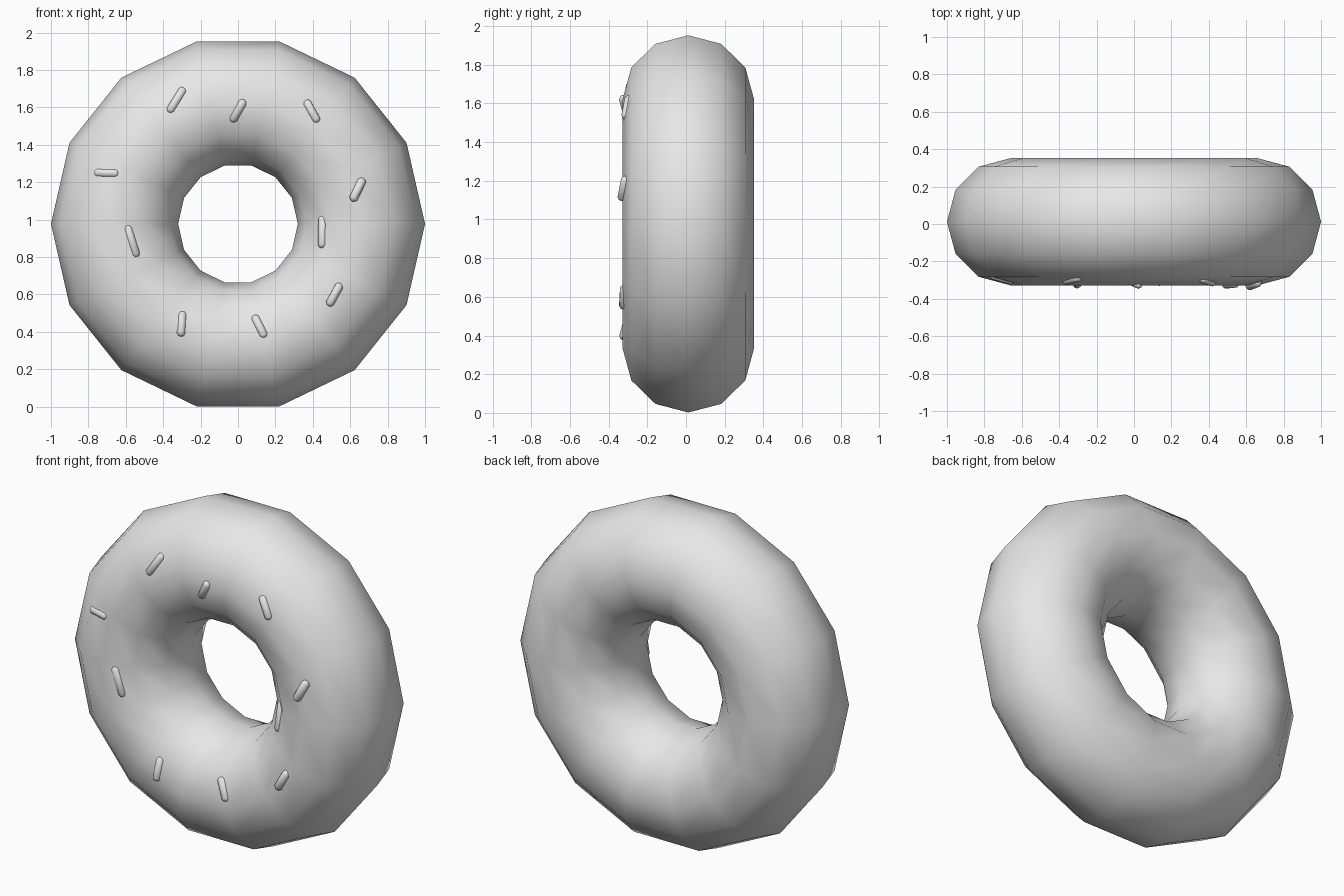
import bpy, bmesh
from math import cos, sin, radians, pi
from mathutils import Vector, Matrix
from mathutils.bvhtree import BVHTree

cube = bpy.data.objects.get("Cube")
if cube:
    bpy.data.objects.remove(cube, do_unlink=True)

grey = bpy.data.materials.new("light grey")
grey.use_nodes = True
colour = (0.8, 0.8, 0.8, 1)
grey.diffuse_color = colour
next(n for n in grey.node_tree.nodes
     if n.type == 'BSDF_PRINCIPLED').inputs["Base Color"].default_value = colour

# Ring: upright torus, fourteen segments around and twelve across
bpy.ops.mesh.primitive_torus_add(major_radius=0.66, minor_radius=0.34,
                                 major_segments=14, minor_segments=12)
ring = bpy.context.object
ring.name = "dough_ring"
ring.data.transform(Matrix.Translation((0, 0.012, 0.977)) @ Matrix.Rotation(pi / 2, 4, 'X'))
ring.location = (0, 0, 0)
ring.data.materials.append(grey)
bpy.ops.object.shade_smooth()

surface = bmesh.new()
surface.from_mesh(ring.data)
tree = BVHTree.FromBMesh(surface)
surface.free()


def add_sprinkle(index, x, z, angle, length, sink):
    """Small capsule lying on the front of the ring."""
    spot, normal, _, _ = tree.ray_cast(Vector((x, -2, z)), Vector((0, 1, 0)))
    along = Vector((cos(radians(angle)), 0, sin(radians(angle))))
    along = (along - normal * along.dot(normal)).normalized()
    side = along.cross(normal)
    frame = Matrix((side, normal, along)).transposed().to_4x4()
    frame.translation = spot - normal * sink

    radius = 0.025
    bm = bmesh.new()
    bmesh.ops.create_uvsphere(bm, u_segments=8, v_segments=5, radius=radius)
    for v in bm.verts:
        v.co.z += (length / 2 - radius) * (1 if v.co.z > 0 else -1)
    bm.transform(frame)
    mesh = bpy.data.meshes.new(f"sprinkle_{index}")
    bm.to_mesh(mesh)
    bm.free()
    mesh.materials.append(grey)
    mesh.shade_smooth()
    obj = bpy.data.objects.new(f"sprinkle_{index}", mesh)
    bpy.context.collection.objects.link(obj)


# Sprinkles: x, z, angle, length, depth sunk into the ring
sprinkles = [
    (-0.33, 1.64, 60, 0.16, 0.006),
    (0.0, 1.58, 62, 0.14, 0.006),
    (0.395, 1.58, 117, 0.14, 0.006),
    (-0.705, 1.25, 178, 0.14, 0.012),
    (0.64, 1.16, 62, 0.14, 0.0),
    (-0.565, 0.885, 108, 0.18, 0.01),
    (0.45, 0.935, 100, 0.18, 0.003),
    (0.515, 0.6, 62, 0.14, 0.006),
    (-0.3, 0.445, 85, 0.14, 0.01),
    (0.115, 0.43, 115, 0.14, 0.006),
]
for i, s in enumerate(sprinkles, 1):
    add_sprinkle(i, *s)
